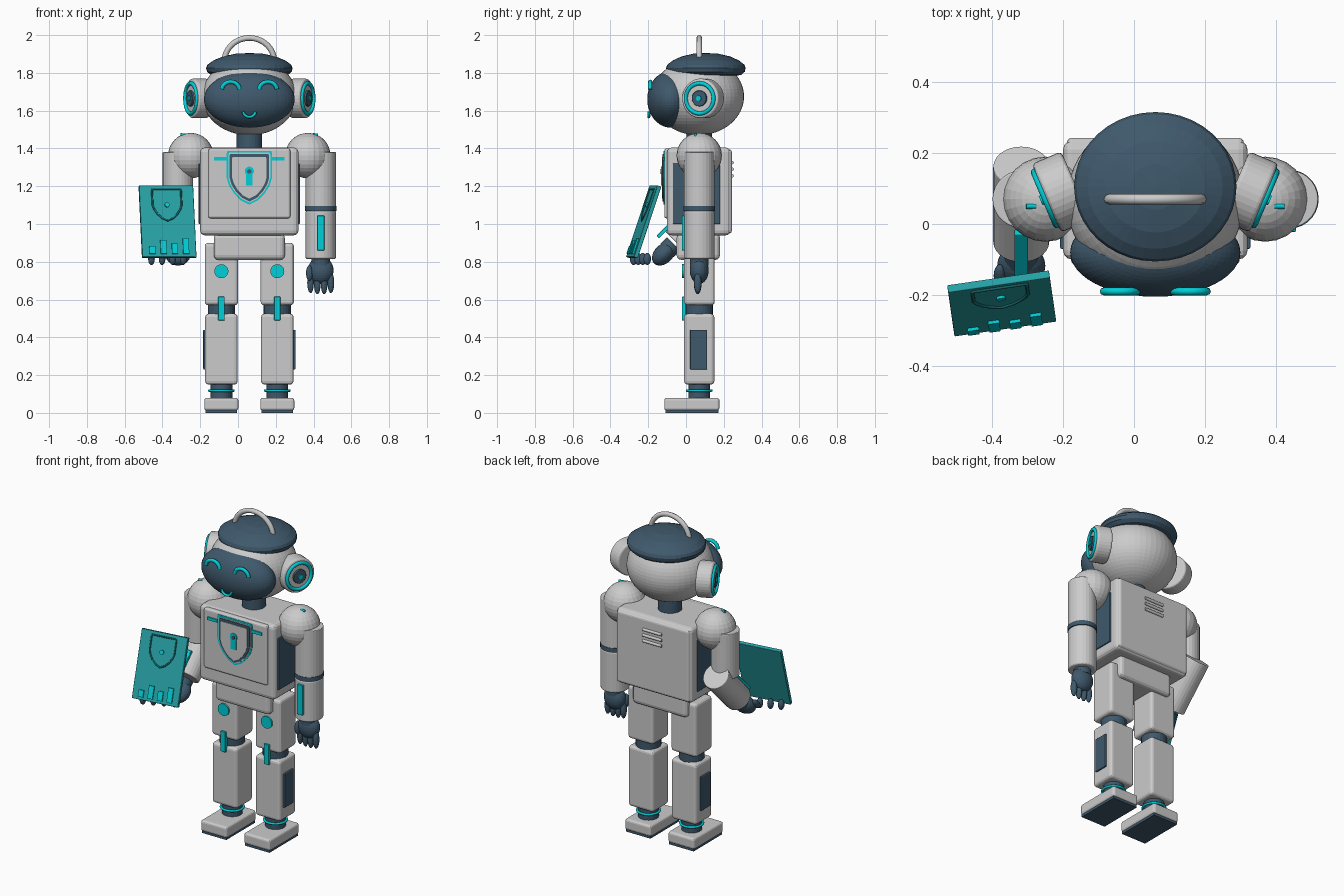
import bpy, bmesh, math
from mathutils import Matrix, Vector

cube = bpy.data.objects.get("Cube")
if cube:
    bpy.data.objects.remove(cube, do_unlink=True)

C = 0.06          # middle of the body in x
DEPTH = 0.07      # middle of the limbs in y


def material(name, r, g, b):
    m = bpy.data.materials.new(name)
    m.use_nodes = True
    m.diffuse_color = (r, g, b, 1)
    m.node_tree.nodes["Principled BSDF"].inputs["Base Color"].default_value = (r, g, b, 1)
    return m


GREY = material("light_grey", 0.6, 0.6, 0.6)
NAVY = material("dark_navy", 0.05, 0.1, 0.15)
TEAL = material("bright_teal", 0.0, 0.62, 0.68)
PAD = material("tablet_teal", 0.02, 0.36, 0.38)
DEEP = material("deep_teal", 0.01, 0.16, 0.17)


def finish(name, bm, mat, M=None, bevel=0):
    bmesh.ops.recalc_face_normals(bm, faces=bm.faces)
    me = bpy.data.meshes.new(name)
    bm.to_mesh(me)
    bm.free()
    me.materials.append(mat)
    ob = bpy.data.objects.new(name, me)
    bpy.context.collection.objects.link(ob)
    ob.matrix_world = M or Matrix()
    if bevel:
        mod = ob.modifiers.new("bevel", 'BEVEL')
        mod.width, mod.segments, mod.limit_method = bevel, 3, 'ANGLE'
    return ob


def box(name, mat, xs, ys, zs, bevel=0, M=None):
    """Box given by its lower and upper limit on each axis."""
    bm = bmesh.new()
    bmesh.ops.create_cube(bm, size=1)
    for v in bm.verts:
        v.co = Vector([(a + b) / 2 + t * (b - a) for (a, b), t in zip((xs, ys, zs), v.co)])
    return finish(name, bm, mat, M, bevel)


def ball(name, mat, loc, radii, M=None, seg=24, rings=16):
    bm = bmesh.new()
    bmesh.ops.create_uvsphere(bm, u_segments=seg, v_segments=rings, radius=1)
    bmesh.ops.transform(bm, matrix=Matrix.Translation(loc) @ Matrix.Diagonal((*radii, 1)), verts=bm.verts)
    return finish(name, bm, mat, M)


def rod(name, mat, a, b, r, bevel=0, M=None, seg=28):
    a, b = Vector(a), Vector(b)
    bm = bmesh.new()
    bmesh.ops.create_cone(bm, cap_ends=True, segments=seg, radius1=r, radius2=r, depth=(b - a).length)
    turn = (b - a).to_track_quat('Z', 'Y').to_matrix().to_4x4()
    bmesh.ops.transform(bm, matrix=Matrix.Translation((a + b) / 2) @ turn, verts=bm.verts)
    return finish(name, bm, mat, M, bevel)


def tube(name, mat, pts, r, closed=False, M=None):
    cu = bpy.data.curves.new(name, 'CURVE')
    cu.dimensions, cu.bevel_depth, cu.bevel_resolution, cu.use_fill_caps = '3D', r, 2, True
    sp = cu.splines.new('POLY')
    sp.points.add(len(pts) - 1)
    for p, q in zip(sp.points, pts):
        p.co = (*q, 1)
    sp.use_cyclic_u = closed
    cu.materials.append(mat)
    ob = bpy.data.objects.new(name, cu)
    bpy.context.collection.objects.link(ob)
    ob.matrix_world = M or Matrix()
    return ob


def arc(c, rx, rz, start, end, n=24):
    """Points of an arc in the x-z plane, angles in degrees."""
    angles = [math.radians(start + (end - start) * i / n) for i in range(n + 1)]
    return [(c[0] + rx * math.cos(t), c[1], c[2] + rz * math.sin(t)) for t in angles]


def shield(w, h):
    """Outline of a shield around the origin, in (x, z)."""
    half = [(0, 0.5), (0.96, 0.5), (1, 0.46), (1, 0.0), (0.9, -0.14), (0.68, -0.29), (0.38, -0.42)]
    right = [(x * w / 2, z * h) for x, z in half]
    return right + [(0, -h / 2)] + [(-x, z) for x, z in reversed(right[1:])]


def plate(name, mat, outline, y0, y1, M=None):
    bm = bmesh.new()
    f = bm.faces.new([bm.verts.new((x, y0, z)) for x, z in outline])
    new = bmesh.ops.extrude_face_region(bm, geom=[f])["geom"]
    bmesh.ops.translate(bm, vec=(0, y1 - y0, 0), verts=[v for v in new if isinstance(v, bmesh.types.BMVert)])
    return finish(name, bm, mat, M)


# Head, visor and cap
ball("head", GREY, (C, 0.065, 1.675), (0.25, 0.242, 0.205), seg=48, rings=32)
ball("visor", NAVY, (C, -0.08, 1.66), (0.24, 0.125, 0.15), seg=48, rings=32)
bm = bmesh.new()
profile = [(0, 0.075), (0.07, 0.072), (0.14, 0.057), (0.19, 0.036), (0.222, 0.013), (0.229, -0.005),
           (0.224, -0.024), (0.205, -0.04), (0.17, -0.046), (0, -0.046)]
ring = [bm.verts.new((x, 0, z)) for x, z in profile]
edges = [bm.edges.new(p) for p in zip(ring, ring[1:])]
bmesh.ops.spin(bm, geom=ring + edges, cent=(0, 0, 0), axis=(0, 0, 1), angle=math.tau, steps=40)
bmesh.ops.remove_doubles(bm, verts=bm.verts, dist=0.0005)
finish("cap", bm, NAVY, Matrix.Translation((C, 0.105, 1.83)) @ Matrix.Diagonal((1, 0.92, 1, 1)))
tube("cap_handle", GREY, arc((C, 0.07, 1.86), 0.132, 0.125, 0, 180), 0.015)

# Face
for s, side in ((-1, "right"), (1, "left")):
    tube(side + "_eye", TEAL, arc((C + s * 0.099, -0.19, 1.71), 0.047, 0.043, 5, 175), 0.011)
tube("smile", TEAL, arc((C, -0.197, 1.597), 0.033, 0.03, 185, 355), 0.008)

# Ears, turned a little to the front
for s, side in ((-1, "right"), (1, "left")):
    axis = Vector((s * 0.92, -0.39, 0))
    M = Matrix.Translation((C + s * 0.307, 0.073, 1.665)) @ axis.to_track_quat('Y', 'Z').to_matrix().to_4x4()
    rod(side + "_ear", GREY, (0, -0.09, 0), (0, 0, 0), 0.105, 0.012, M, 36)
    tube(side + "_ear_ring", TEAL, arc((0, 0.002, 0), 0.08, 0.08, 0, 350, 35), 0.011, True, M)
    rod(side + "_ear_core", NAVY, (0, -0.01, 0), (0, 0.012, 0), 0.042, 0.003, M)
    rod(side + "_ear_dot", TEAL, (0, 0, 0), (0, 0.018, 0), 0.014, 0, M, 16)

# Neck, torso and pelvis
rod("neck", NAVY, (C, DEPTH, 1.38), (C, DEPTH, 1.52), 0.068)
box("torso", GREY, (C - 0.26, C + 0.26), (-0.1, 0.235), (0.94, 1.405), 0.025)
box("chest_panel", GREY, (C - 0.217, C + 0.217), (-0.115, -0.08), (1.03, 1.4), 0.012)
box("back_panel", GREY, (C - 0.25, C + 0.25), (0.21, 0.243), (0.95, 1.395), 0.015)
box("pelvis", GREY, (C - 0.188, C + 0.188), (-0.05, 0.18), (0.81, 0.95), 0.025)
for s, side in ((-1, "right"), (1, "left")):
    x = C + s * 0.26
    box(side + "_torso_panel", NAVY, (x - 0.008, x + 0.008), (-0.07, 0.18), (1.0, 1.32), 0.004)
    x = C + s * 0.152
    box(side + "_chest_dash", TEAL, (x - 0.034, x + 0.034), (-0.122, -0.11), (1.336, 1.354))
for i in range(3):
    z = 1.325 - i * 0.035
    tube("back_vent", GREY, [(C - 0.065, 0.245, z), (C + 0.065, 0.245, z)], 0.009)

# Chest shield with keyhole
M = Matrix.Translation((C, -0.115, 1.245))
for name, mat, w, h, y in (("shield_glow", TEAL, 0.24, 0.285, -0.003), ("shield_gap", GREY, 0.222, 0.265, -0.005),
                           ("shield_rim", NAVY, 0.21, 0.252, -0.009), ("shield_face", GREY, 0.182, 0.222, -0.012)):
    plate(name, mat, shield(w, h), 0.002, y, M)
rod("keyhole_top", TEAL, (0, 0, 0.035), (0, -0.017, 0.035), 0.024, 0, M)
box("keyhole_stem", TEAL, (-0.018, 0.018), (-0.017, 0), (-0.04, 0.03), 0, M)
rod("keyhole_hole", NAVY, (0, -0.01, 0.033), (0, -0.02, 0.033), 0.012, 0, M, 16)

# Legs
for s, side in ((-1, "right"), (1, "left")):
    x = C + s * 0.148
    box(side + "_thigh", GREY, (x - 0.088, x + 0.088), (-0.01, 0.152), (0.57, 0.9), 0.018)
    rod(side + "_knee", NAVY, (x, DEPTH, 0.5), (x, DEPTH, 0.6), 0.072)
    box(side + "_shin", GREY, (x - 0.086, x + 0.086), (-0.01, 0.15), (0.15, 0.525), 0.018)
    rod(side + "_thigh_dot", TEAL, (x, 0, 0.75), (x, -0.02, 0.75), 0.037)
    box(side + "_knee_bar", TEAL, (x - 0.017, x + 0.017), (-0.022, 0.0), (0.49, 0.615), 0.003)
    xs = sorted((x + s * 0.08, x + s * 0.096))
    box(side + "_shin_panel", NAVY, xs, (0.022, 0.112), (0.23, 0.44), 0.004)
    rod(side + "_ankle", NAVY, (x, DEPTH, 0.06), (x, DEPTH, 0.17), 0.058)
    ankle = [(p[0], DEPTH + p[2], 0.118) for p in arc((x, 0, 0), 0.064, 0.064, 0, 350, 35)]
    tube(side + "_ankle_ring", TEAL, ankle, 0.007, True)
    box(side + "_foot", GREY, (x - 0.09, x + 0.09), (-0.115, 0.177), (0.012, 0.08), 0.014)
    box(side + "_sole", NAVY, (x - 0.084, x + 0.084), (-0.109, 0.171), (0, 0.015))

# Shoulders and upper arms
for s, side, low in ((-1, "right", 1.1), (1, "left", 1.08)):
    ball(side + "_shoulder", GREY, (C + s * 0.31, DEPTH, 1.362), (0.12, 0.12, 0.12))
    x = C + s * 0.378
    rod(side + "_upper_arm", GREY, (x, DEPTH, low), (x, DEPTH, 1.38), 0.081, 0.004)
    x = C + s * 0.35
    tube(side + "_shoulder_mark", TEAL, [(x - 0.014, 0.05, 1.474), (x + 0.014, 0.05, 1.472)], 0.007)


def hand(side, M, fingers):
    """Hand that hangs down from the wrist at the local origin."""
    rod(side + "_wrist", NAVY, (0, 0, 0.02), (0, 0, -0.03), 0.05, 0, M)
    ball(side + "_palm", NAVY, (0, 0, -0.055), (0.068, 0.05, 0.072), M)
    for i in range(4 if fingers else 0):
        x = -0.054 + i * 0.036
        ball(side + "_finger", NAVY, (x, -0.008, -0.13 + abs(i - 1.5) * 0.006), (0.018, 0.02, 0.055), M, 14, 10)
    ball(side + "_thumb", NAVY, (-0.06, -0.025, -0.07), (0.018, 0.02, 0.042), M, 14, 10)


# Left forearm hangs straight, right forearm is bent forward
M = Matrix.Translation((C + 0.378, DEPTH, 1.08))
rod("left_elbow_ring", NAVY, (0, 0, -0.012), (0, 0, 0.015), 0.083, 0, M)
rod("left_forearm", GREY, (0, 0, -0.265), (0, 0, -0.01), 0.081, 0.01, M)
box("left_forearm_bar", TEAL, (-0.019, 0.019), (-0.092, -0.07), (-0.22, -0.035), 0.003, M)
hand("left", M @ Matrix.Translation((0, 0, -0.27)), True)

M = Matrix.Translation((C - 0.378, 0.165, 1.125)) @ Matrix.Rotation(math.radians(-45), 4, 'X')
rod("right_forearm", GREY, (0, 0, -0.31), (0, 0, 0), 0.079, 0.006, M)
box("right_forearm_bar", TEAL, (-0.019, 0.019), (-0.094, -0.076), (-0.36, -0.18), 0.003, M)
hand("right", M @ Matrix.Translation((0, 0, -0.345)), False)
for i in range(4):
    ball("right_finger", NAVY, (-0.29 - i * 0.056, -0.205 - i * 0.024, 0.815), (0.018, 0.02, 0.032), None, 14, 10)

# Tablet, tilted back and turned
across = Vector((0.99, 0.145, 0)).normalized()
up = Vector((-0.044, 0.31, 0.94)).normalized()
back = up.cross(across)
M = Matrix((across, back, up)).transposed().to_4x4()
M.translation = (-0.373, -0.225, 1.012)
box("tablet", PAD, (-0.145, 0.145), (-0.01, 0.012), (-0.2, 0.2), 0.003, M)
rim = [(x, -0.011, z + 0.09) for x, z in shield(0.155, 0.175)]
tube("tablet_shield", DEEP, rim, 0.005, True, M)
rod("tablet_dot", TEAL, (0, 0, 0.09), (0, -0.018, 0.09), 0.013, 0, M, 16)
for i, h in enumerate((0.04, 0.075, 0.055, 0.085)):
    x = -0.09 + i * 0.06
    box("tablet_bar", TEAL, (x - 0.016, x + 0.016), (-0.019, -0.005), (-0.183, -0.183 + h), 0, M)
